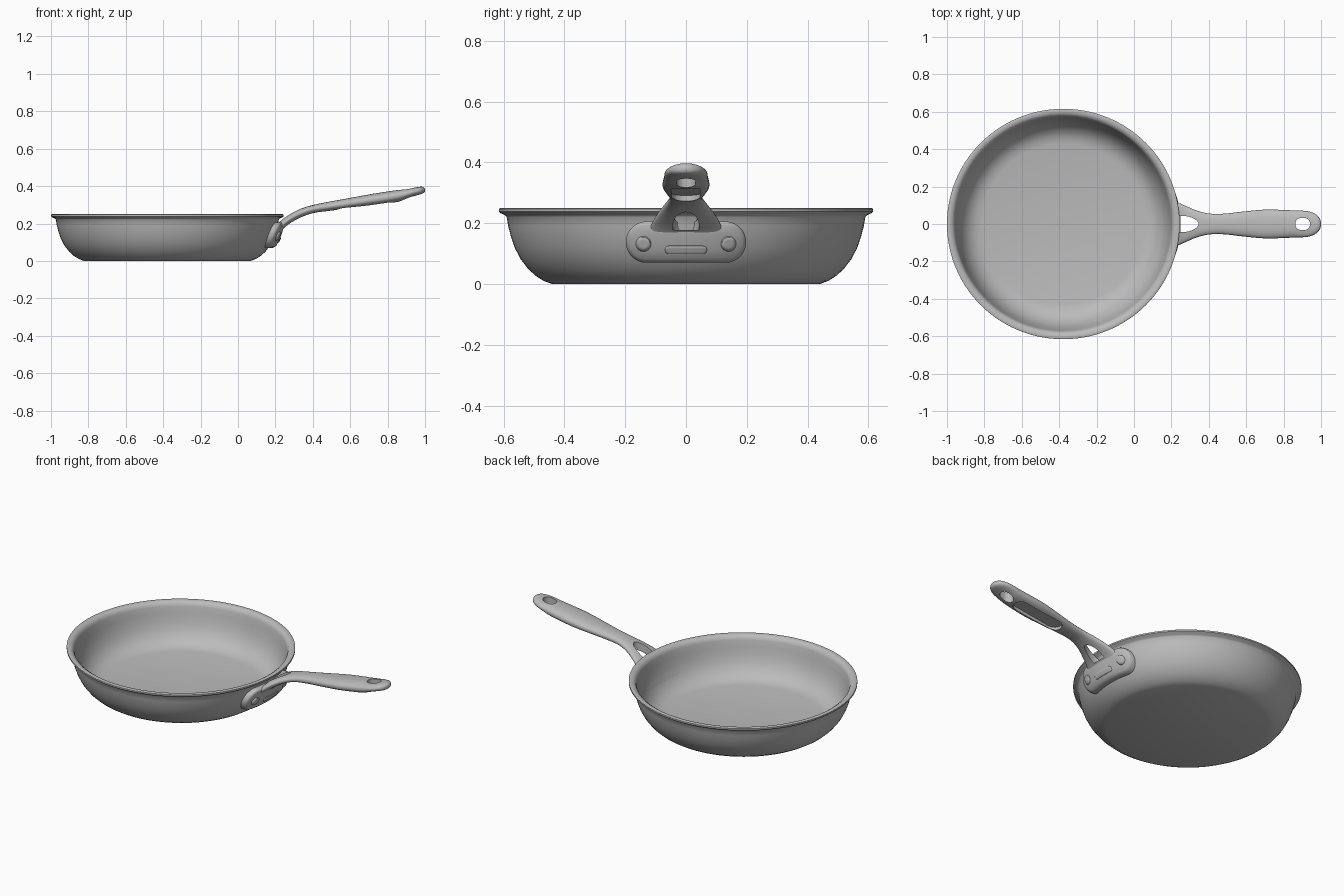
import bpy, bmesh, math
from mathutils import Vector

if "Cube" in bpy.data.objects:
    bpy.data.objects.remove(bpy.data.objects["Cube"], do_unlink=True)

metal = bpy.data.materials.new("brushed grey metal")
metal.use_nodes = True
GREY = (0.5, 0.5, 0.5, 1)
metal.diffuse_color = GREY
metal.node_tree.nodes["Principled BSDF"].inputs["Base Color"].default_value = GREY

CX = -0.378          # pan centre
SX = 1.01            # slight stretch of the pan along x
# Outer wall from base to rim, then inner wall from rim to floor (radius, z)
OUTER = [(0.44, 0.0), (0.468, 0.01), (0.495, 0.027), (0.52, 0.05), (0.545, 0.083),
         (0.563, 0.118), (0.576, 0.155), (0.585, 0.19), (0.59, 0.22)]
RIM = [(0.596, 0.227), (0.61, 0.233), (0.616, 0.238), (0.616, 0.247), (0.611, 0.25)]
INNER = [(0.592, 0.247), (0.579, 0.238), (0.573, 0.222), (0.566, 0.185), (0.555, 0.14),
         (0.54, 0.1), (0.52, 0.068), (0.495, 0.043), (0.465, 0.027), (0.43, 0.02)]


def finish(name, bm, angle=40):
    """Turn a bmesh into a shaded, coloured object."""
    bmesh.ops.remove_doubles(bm, verts=bm.verts, dist=1e-5)
    bmesh.ops.recalc_face_normals(bm, faces=bm.faces)
    me = bpy.data.meshes.new(name)
    bm.to_mesh(me)
    bm.free()
    ob = bpy.data.objects.new(name, me)
    bpy.context.collection.objects.link(ob)
    me.materials.append(metal)
    smooth(ob, angle)
    return ob


def smooth(ob, angle):
    bpy.ops.object.select_all(action='DESELECT')
    ob.select_set(True)
    bpy.context.view_layer.objects.active = ob
    bpy.ops.object.shade_smooth_by_angle(angle=math.radians(angle))


def loft(bm, rings, cap=True):
    """Bridge closed rings of points, skipping collapsed faces."""
    loops = [[bm.verts.new(p) for p in ring] for ring in rings]
    n = len(loops[0])
    for a, b in zip(loops, loops[1:]):
        for i in range(n):
            j = (i + 1) % n
            bm.faces.new((a[i], a[j], b[j], b[i]))
    if cap:
        bm.faces.new(loops[0][::-1])
        bm.faces.new(loops[-1])


def wall_radius(z):
    for (r0, z0), (r1, z1) in zip(OUTER, OUTER[1:]):
        if z <= z1:
            return r0 + (r1 - r0) * max(0, (z - z0) / (z1 - z0))
    return OUTER[-1][0]


def stadium(half, rad, straight=12, arc=14):
    """Outline of a slot: two half circles joined by straight runs."""
    pts = []
    for s in (1, -1):
        pts += [(s * (half * (2 * i / straight - 1)), -s * rad) for i in range(straight)]
        pts += [(s * (half + rad * math.sin(math.pi * i / arc)),
                 -s * rad * math.cos(math.pi * i / arc)) for i in range(arc)]
    return pts


def wall_patch(name, y0, z0, half, rad, back, front, bevel):
    """Slot-shaped plate wrapped onto the outside of the pan wall."""
    steps = [(0, back), (rad, back), (rad, front - bevel), (rad - bevel * 0.4, front - bevel * 0.3),
             (rad - bevel, front), (rad * 0.4, front), (0, front)]
    rings = []
    for r, off in steps:
        ring = []
        for u, v in stadium(half, r):
            y, z = y0 + u, z0 + v
            ring.append((CX + SX * math.sqrt(wall_radius(z) ** 2 - y * y) + off, y, z))
        rings.append(ring)
    bm = bmesh.new()
    loft(bm, rings, cap=False)
    bmesh.ops.dissolve_degenerate(bm, dist=1e-6, edges=bm.edges)
    return finish(name, bm)


def prism(name, outline, z0, z1):
    bm = bmesh.new()
    loft(bm, [[(x, y, z) for x, y in outline] for z in (z0, z1)])
    ob = finish(name, bm)
    ob.hide_render = True
    return ob


def cut(ob, cutter):
    mod = ob.modifiers.new("cut", 'BOOLEAN')
    mod.operation, mod.solver, mod.object = 'DIFFERENCE', 'EXACT', cutter
    bpy.context.view_layer.update()
    bpy.context.view_layer.objects.active = ob
    bpy.ops.object.modifier_apply(modifier=mod.name)


# Pan body: one turned profile
SEG = 112
bm = bmesh.new()
loft(bm, [[(CX + SX * r * math.cos(2 * math.pi * i / SEG), r * math.sin(2 * math.pi * i / SEG), z)
           for i in range(SEG)] for r, z in OUTER + RIM + INNER])
finish("pan_body", bm, 50)

# Handle: rounded sections (x, z, half width, half thickness) along a rising path
KEYS = [(0.200, 0.150, 0.128, 0.016), (0.235, 0.193, 0.115, 0.021), (0.280, 0.227, 0.095, 0.022),
        (0.335, 0.256, 0.072, 0.022), (0.400, 0.277, 0.056, 0.021), (0.480, 0.291, 0.055, 0.024),
        (0.580, 0.306, 0.066, 0.027), (0.700, 0.324, 0.077, 0.031), (0.800, 0.339, 0.075, 0.032),
        (0.860, 0.349, 0.072, 0.031), (0.900, 0.359, 0.071, 0.026), (0.940, 0.369, 0.066, 0.022),
        (0.975, 0.377, 0.050, 0.020), (0.993, 0.380, 0.028, 0.015), (1.000, 0.381, 0.008, 0.006)]
keys = [Vector(k) for k in KEYS]
path = []
for i in range(len(keys) - 1):
    p0, p1, p2, p3 = keys[max(i - 1, 0)], keys[i], keys[i + 1], keys[min(i + 2, len(keys) - 1)]
    for t in (0, 0.25, 0.5, 0.75):
        path.append(0.5 * (2 * p1 + (p2 - p0) * t + (2 * p0 - 5 * p1 + 4 * p2 - p3) * t * t
                           + (3 * p1 - p0 - 3 * p2 + p3) * t ** 3))
path.append(keys[-1])
rings = []
for i, (x, z, w, h) in enumerate(path):
    a, b = path[max(i - 1, 0)], path[min(i + 1, len(path) - 1)]
    ang = math.atan2(b[1] - a[1], b[0] - a[0])
    ring = []
    for k in range(32):
        c, s = math.cos(2 * math.pi * k / 32), math.sin(2 * math.pi * k / 32)
        u = w * math.copysign(abs(c) ** 0.85, c)
        v = h * math.copysign(abs(s) ** 0.85, s)
        ring.append((x - v * math.sin(ang), u, z + v * math.cos(ang)))
    rings.append(ring)
bm = bmesh.new()
loft(bm, rings)
handle = finish("handle", bm)

# Riveted bracket, rivets and raised panel on the pan wall
bracket = wall_patch("handle_bracket", 0, 0.138, 0.130, 0.068, -0.012, 0.034, 0.012)
for side, y in (("left", 0.14), ("right", -0.14)):
    wall_patch("rivet_" + side, y, 0.132, 0, 0.025, 0.02, 0.043, 0.009)
wall_patch("bracket_panel", 0, 0.112, 0.055, 0.014, 0.02, 0.038, 0.004)

# Openings: fork hole, hanging hole and the hollow underside
fork = [(0.27 + (0.075 if math.cos(t) > 0 else 0.07) * math.cos(t),
         0.043 * math.sin(t) * (1 - 0.15 * math.cos(t)))
        for t in [2 * math.pi * i / 32 for i in range(32)]]
fork_cutter = prism("fork_cutter", fork, 0.178, 0.45)
hang_cutter = prism("hang_cutter", [(0.902 + u, v) for u, v in stadium(0.008, 0.032)], 0.2, 0.5)
hollow_cutter = prism("hollow_cutter", stadium(0.115, 0.046), -0.03, 0.022)
hollow_cutter.location = (0.685, 0, 0.292)
hollow_cutter.rotation_euler = (0, -0.14, 0)
for ob, cutter in ((handle, fork_cutter), (bracket, fork_cutter),
                   (handle, hang_cutter), (handle, hollow_cutter)):
    cut(ob, cutter)
for cutter in (fork_cutter, hang_cutter, hollow_cutter):
    bpy.data.objects.remove(cutter, do_unlink=True)
for ob in (handle, bracket):
    smooth(ob, 40)
